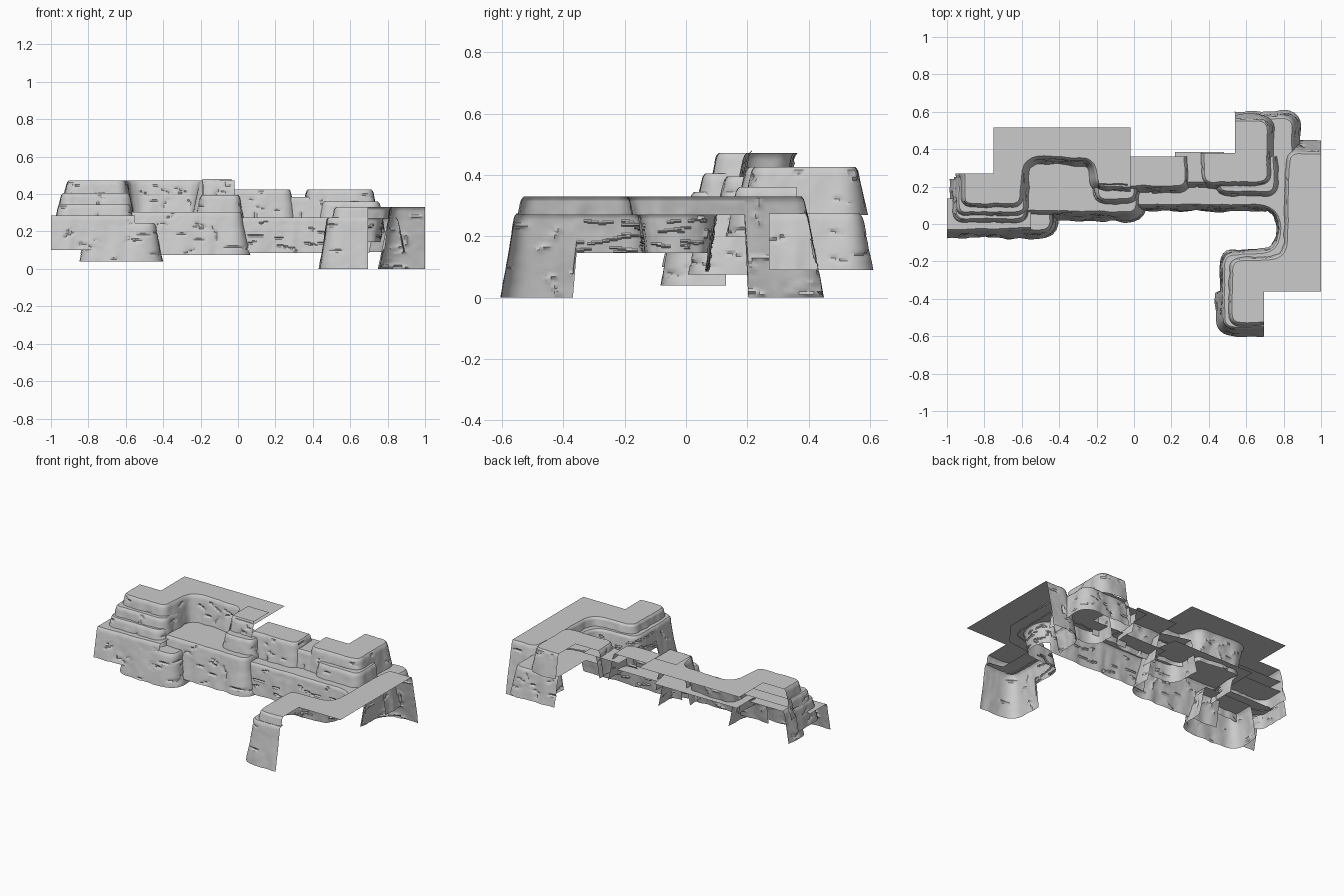
import bpy, bmesh, math, random
from mathutils import Vector, noise

if "Cube" in bpy.data.objects:
    bpy.data.objects.remove(bpy.data.objects["Cube"])

random.seed(7)


def fillet(pts, radius):
    """Round the corners of a polyline; radius is one number or one per corner."""
    pts = [Vector(p) for p in pts]
    radii = radius if isinstance(radius, list) else [radius] * len(pts)
    out = [pts[0]]
    for a, b, c, rad in zip(pts, pts[1:], pts[2:], radii):
        r = min(rad, (a - b).length * 0.49, (c - b).length * 0.49)
        p, q = b + (a - b).normalized() * r, b + (c - b).normalized() * r
        for k in range(7):
            t = k / 6
            out.append(p * (1 - t) ** 2 + b * (2 * t * (1 - t)) + q * t * t)
    return out + [pts[-1]]


def resample(pts, step):
    """Evenly spaced points along a polyline."""
    lens = [(b - a).length for a, b in zip(pts, pts[1:])]
    total = sum(lens)
    n = max(2, round(total / step))
    out, i, start = [], 0, 0.0
    for k in range(n + 1):
        d = total * k / n
        while i < len(lens) - 1 and d > start + lens[i]:
            start += lens[i]
            i += 1
        out.append(pts[i].lerp(pts[i + 1], min(1, (d - start) / max(lens[i], 1e-6))))
    return out


def cliff(name, path, z0, z1, back=(), radius=0.04, slope=0.2, rough=0.009):
    """Sloped rock wall whose outside is right of the path, plus a flat top."""
    line = resample(fillet(path, radius), 0.012)
    base = z0 if callable(z0) else (lambda x, y: z0)
    n = len(line)
    height = z1 - min(base(*p) for p in line)
    rows = max(5, round(height / 0.010))
    # a few short slanting cracks cut into the face
    cracks = {}
    for _ in range(int(n * height * 1.3)):
        ci, cj = random.randrange(n), random.randrange(1, rows - 1)
        upright, lean = random.random() < 0.2, random.choice((-0.45, 0, 0.45))
        for k in range(random.randint(3, 5)):
            key = (ci + round(k * lean), cj + k) if upright else (ci + k, cj + round(k * lean))
            cracks[key] = 0.008
    bm = bmesh.new()
    grid = []
    for i, p in enumerate(line):
        d = (line[min(i + 1, n - 1)] - line[max(i - 1, 0)]).normalized()
        nor = Vector((d.y, -d.x))
        zb = base(*p)
        tall = z1 - zb > 0.065
        col = []
        for j in range(rows + 1):
            t = j / rows
            # last two rows form the worn top edge
            if j == rows:
                z, off = z1, 0
            elif j == rows - 1:
                z, off = z1 - 0.009, 0.008
            else:
                z = zb + (z1 - 0.012 - zb) * j / (rows - 1)
                off = 0.008 + slope * (z1 - z)
            lump = noise.noise(Vector((p.x * 17, p.y * 17, z * 5)))
            grain = noise.noise(Vector((p.x * 35, p.y * 35, z * 25)))
            off += rough * (1.1 - 0.6 * t) * lump + rough * 0.2 * grain
            if tall and j < rows - 1:
                off -= cracks.get((i, j), 0)
            q = p + nor * off
            col.append(bm.verts.new((q.x, q.y, z)))
        grid.append(col)
    for a, b in zip(grid, grid[1:]):
        for j in range(rows):
            bm.faces.new((a[j], b[j], b[j + 1], a[j + 1]))
    if back:
        rim = [c[-1] for c in grid] + [bm.verts.new((x, y, z1)) for x, y in back]
        cap = bm.faces.new(rim)
        cap.normal_update()
        bmesh.ops.triangulate(bm, faces=[cap], ngon_method='EAR_CLIP')
    me = bpy.data.meshes.new(name)
    bm.to_mesh(me)
    bm.free()
    ob = bpy.data.objects.new(name, me)
    bpy.context.collection.objects.link(ob)
    for o in bpy.context.selected_objects:
        o.select_set(False)
    bpy.context.view_layer.objects.active = ob
    ob.select_set(True)
    bpy.ops.object.shade_smooth_by_angle(angle=math.radians(30))
    return ob


def block(name, x0, x1, front, back, z0, z1, back_right=None):
    """U-shaped boulder ledge, open at the back and below."""
    br = back if back_right is None else back_right
    return cliff(name, [(x0, back), (x0, front), (x1, front), (x1, br)], z0, z1,
                 [(x1, br + 0.004), (x0, back + 0.004)])


# left terrace and the boulder in front of it
cliff("left_terrace", [(-1, -0.03), (-0.55, -0.02)], 0.10, 0.285,
      [(-0.55, 0.135), (-1, 0.135)])
block("front_boulder", -0.795, -0.45, -0.03, 0.13, 0.04, 0.245)

# stepped stack on the left
block("left_step_low", -0.95, -0.585, 0.03, 0.24, 0.20, 0.345)
block("left_step_mid", -0.935, -0.59, 0.065, 0.25, 0.31, 0.405)

# high wall: left stack top, curved alcove, and its flat plateau
cliff("alcove_wall",
      [(-0.905, 0.27), (-0.905, 0.11), (-0.61, 0.11), (-0.60, 0.37), (-0.21, 0.35),
       (-0.19, 0.20), (-0.02, 0.20)],
      0.28, 0.472, [(-0.02, 0.515), (-0.75, 0.515), (-0.75, 0.27)],
      radius=[0.04, 0.05, 0.12, 0.09, 0.05])

# middle lower wall with the alcove floor
cliff("alcove_floor_wall", [(-0.62, 0.075), (0.01, 0.065), (0.01, 0.20)], 0.075, 0.305,
      [(-0.02, 0.36), (-0.62, 0.36)])

# steps right of the alcove
block("centre_step_low", -0.19, 0.0, 0.135, 0.30, 0.20, 0.395, 0.25)
cliff("centre_step_high", [(-0.19, 0.215), (-0.035, 0.215)], 0.39, 0.48,
      [(-0.035, 0.375), (-0.19, 0.375)])

# upper wall, right of centre
cliff("centre_upper_wall", [(-0.03, 0.205), (0.27, 0.205), (0.27, 0.36)], 0.24, 0.425,
      [(-0.03, 0.36)])
cliff("centre_gap_wall", [(0.22, 0.225), (0.48, 0.225)], 0.24, 0.385,
      [(0.48, 0.385), (0.22, 0.385)])
cliff("right_upper_wall",
      [(0.375, 0.38), (0.375, 0.225), (0.71, 0.225), (0.71, 0.55), (0.54, 0.55)],
      0.27, 0.425, [(0.54, 0.38)], radius=0.045)
block("right_step", 0.46, 0.745, 0.175, 0.30, 0.20, 0.36, 0.36)

# back corner lower wall
cliff("back_corner_wall", [(0.845, 0.27), (0.845, 0.565), (0.54, 0.555)], 0.09, 0.275,
      [(0.54, 0.27)], radius=0.05)


# long lower wall running round the bay to the headland
def lower_base(x, y):
    if y < -0.365:
        return 0.0
    return 0.145 if x > 0.72 or y < 0.05 else 0.085


cliff("bay_lower_wall",
      [(-0.02, 0.105), (0.785, 0.105), (0.785, -0.16), (0.485, -0.165), (0.485, -0.55),
       (0.695, -0.55)],
      lower_base, 0.275,
      [(0.695, -0.52), (0.60, -0.50), (0.60, -0.27), (0.76, -0.25), (0.88, -0.10),
       (0.88, 0.27), (-0.02, 0.27)], radius=[0.13, 0.13, 0.06, 0.05], slope=0.15)

# right plateau: tall at the back bank, a low step round the bay
cliff("right_plateau",
      [(1.0, 0.375), (0.83, 0.375), (0.82, -0.19), (0.525, -0.20), (0.525, -0.525),
       (0.695, -0.525)],
      lambda x, y: 0.0 if y > 0.19 else 0.27, 0.33,
      [(0.695, -0.36), (1.0, -0.36)], radius=[0.05, 0.11, 0.05, 0.045])
